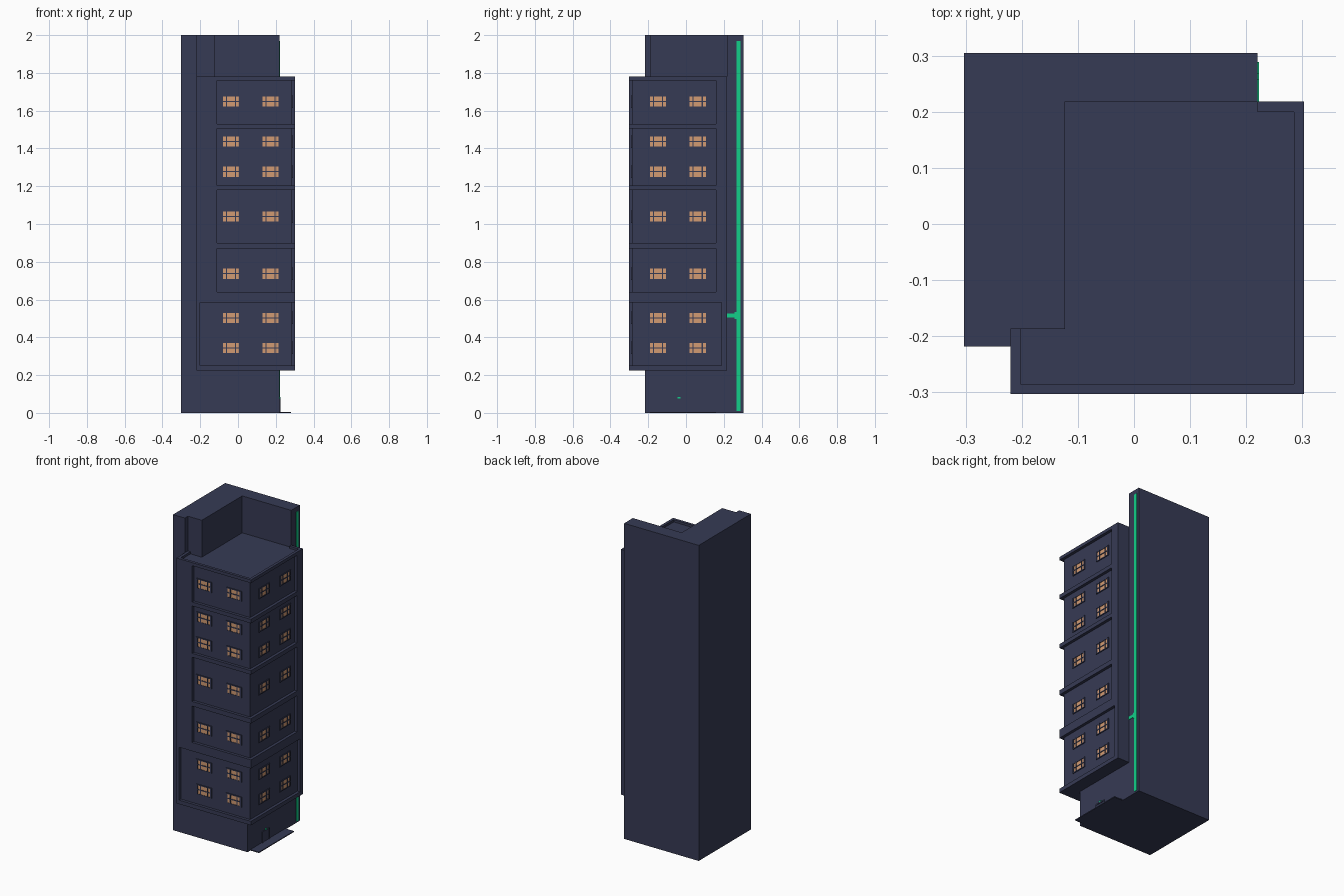
import bpy, bmesh

if "Cube" in bpy.data.objects:
    bpy.data.objects.remove(bpy.data.objects["Cube"])


def material(name, rgb):
    m = bpy.data.materials.new(name)
    m.diffuse_color = (*rgb, 1)
    m.use_nodes = True
    m.node_tree.nodes["Principled BSDF"].inputs["Base Color"].default_value = m.diffuse_color
    return m


WALL = material("dark slate wall", (0.037, 0.043, 0.09))
GLOW = material("warm window", (0.65, 0.33, 0.17))
GREEN = material("green light", (0.006, 0.62, 0.25))


def prism(bm, pts, z0, z1):
    """Extrude a counter-clockwise outline from z0 to z1."""
    lo = [bm.verts.new((x, y, z0)) for x, y in pts]
    hi = [bm.verts.new((x, y, z1)) for x, y in pts]
    bm.faces.new(lo[::-1])
    bm.faces.new(hi)
    n = len(pts)
    for i in range(n):
        j = (i + 1) % n
        bm.faces.new((lo[i], lo[j], hi[j], hi[i]))


def box(bm, x0, x1, y0, y1, z0, z1):
    prism(bm, [(x0, y0), (x1, y0), (x1, y1), (x0, y1)], z0, z1)


def finish(bm, name, mat):
    me = bpy.data.meshes.new(name)
    bm.to_mesh(me)
    bm.free()
    me.materials.append(mat)
    ob = bpy.data.objects.new(name, me)
    bpy.context.collection.objects.link(ob)


# Tower core with L-shaped wall around the roof terrace
L, R, F, B = -0.303, 0.22, -0.218, 0.305
bm = bmesh.new()
box(bm, L, R, F, B, 0, 1.70)
prism(bm, [(L, F), (-0.22, F), (-0.22, -0.187), (-0.123, -0.187),
           (-0.123, 0.218), (R, 0.218), (R, B), (L, B)], 1.70, 2.0)
finish(bm, "tower_core", WALL)

# Overhanging block: full bands alternate with recessed corner panels
OL, OR, OF, OB = -0.22, 0.303, -0.303, 0.218
D = 0.018
panels = [  # z0, z1, left end on front, back end on right side
    (0.25, 0.585, -0.20, 0.187),
    (0.64, 0.87, -0.11, 0.16),
    (0.90, 1.18, -0.11, 0.16),
    (1.205, 1.505, -0.11, 0.16),
    (1.53, 1.76, -0.11, 0.16),
]
bm = bmesh.new()
z = 0.225
for z0, z1, xe, ye in panels:
    box(bm, OL, OR, OF, OB, z, z0)
    prism(bm, [(OL, OF), (xe, OF), (xe, OF + D), (OR - D, OF + D),
               (OR - D, ye), (OR, ye), (OR, OB), (OL, OB)], z0, z1)
    z = z1
box(bm, OL, OR, OF, OB, z, 1.766)
finish(bm, "overhang_block", WALL)

# Low parapet around the terrace
bm = bmesh.new()
box(bm, OL, OL + D, OF + D, -0.187, 1.766, 1.78)
box(bm, OL, OR, OF, OF + D, 1.766, 1.78)
box(bm, OR - D, OR, OF + D, OB, 1.766, 1.78)
box(bm, R, OR - D, OB - D, OB, 1.766, 1.78)
finish(bm, "parapet", WALL)

# Windows: frame bars in wall colour over glowing panes, on two sides
frames, panes = bmesh.new(), bmesh.new()


def wall_box(bm, side, u0, u1, z0, z1, depth):
    if side == "front":
        s = OF + D
        box(bm, u0, u1, s - depth, s + 0.003, z0, z1)
    else:
        s = OR - D
        box(bm, s - 0.003, s + depth, u0, u1, z0, z1)


W, H = 0.054, 0.033      # frame half size
PW, PH = 0.043, 0.027    # glass half size
for zc in (0.344, 0.503, 0.737, 1.039, 1.277, 1.436, 1.648):
    for side, centres in (("front", (-0.037, 0.172)), ("right", (-0.148, 0.062))):
        for u in centres:
            wall_box(panes, side, u - PW, u + PW, zc - PH, zc + PH, 0.002)
            for a, b in ((-W, -PW), (-0.027, -0.021), (0.021, 0.027), (PW, W)):
                wall_box(frames, side, u + a, u + b, zc - H, zc + H, 0.005)
            for a, b in ((-H, -PH), (-0.003, 0.003), (PH, H)):
                wall_box(frames, side, u - W, u + W, zc + a, zc + b, 0.0045)
finish(frames, "window_frames", WALL)
finish(panes, "window_panes", GLOW)

# Green light strip with a short branch on the right side
bm = bmesh.new()
box(bm, R - 0.003, R + 0.003, 0.267, 0.289, 0.01, 1.97)
box(bm, R - 0.003, R + 0.003, 0.21, 0.267, 0.505, 0.525)
box(bm, R - 0.003, R + 0.0025, 0.257, 0.268, 0.497, 0.533)
finish(bm, "light_strip", GREEN)

# Doorstep, door surround and lamp
bm = bmesh.new()
box(bm, R - 0.01, 0.28, -0.19, 0.16, 0, 0.006)
finish(bm, "doorstep", WALL)
bm = bmesh.new()
box(bm, R - 0.01, R + 0.005, -0.075, -0.067, 0.006, 0.075)
box(bm, R - 0.01, R + 0.005, -0.008, 0.0, 0.006, 0.075)
box(bm, R - 0.01, R + 0.005, -0.075, 0.0, 0.067, 0.075)
box(bm, R - 0.01, R + 0.002, -0.067, -0.008, 0.006, 0.067)
finish(bm, "door", WALL)
bm = bmesh.new()
box(bm, R - 0.005, R + 0.005, -0.046, -0.029, 0.076, 0.083)
finish(bm, "door_lamp", GREEN)
